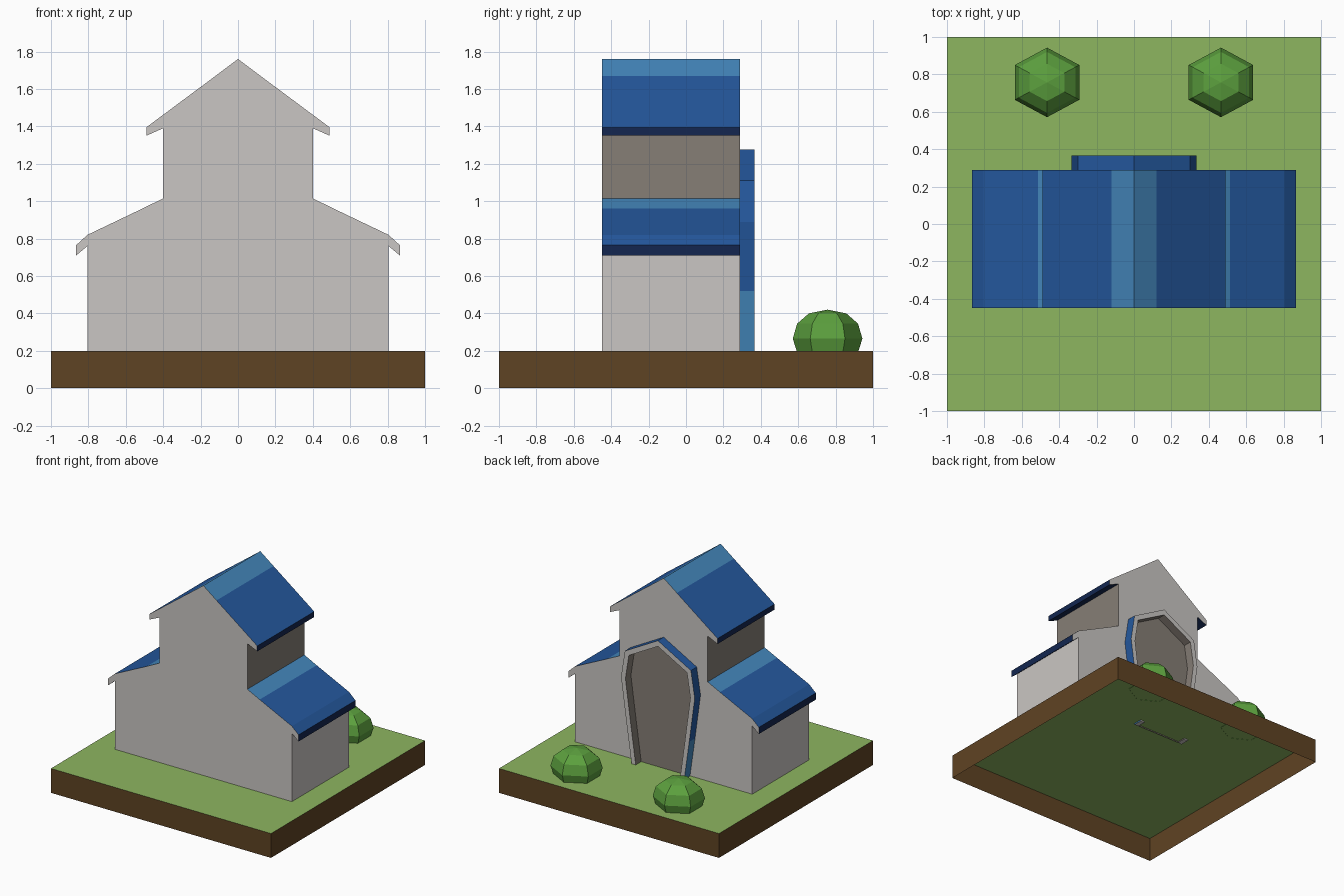
import bpy, bmesh, math

if "Cube" in bpy.data.objects:
    bpy.data.objects.remove(bpy.data.objects["Cube"])


def material(name, r, g, b):
    lin = lambda c: (c / 255 / 12.92) if c < 11 else ((c / 255 + 0.055) / 1.055) ** 2.4
    m = bpy.data.materials.new(name)
    m.diffuse_color = (lin(r), lin(g), lin(b), 1)
    m.use_nodes = True
    m.node_tree.nodes["Principled BSDF"].inputs["Base Color"].default_value = m.diffuse_color
    return m


GRASS = material("grass_green", 141, 182, 96)
SOIL = material("soil_brown", 95, 67, 35)
WALL = material("wall_grey", 202, 198, 195)
SHADE = material("recess_taupe", 134, 126, 118)
ROOF = material("roof_blue", 36, 88, 158)
RIDGE = material("ridge_light_blue", 68, 135, 188)
EAVE = material("eave_navy", 19, 38, 80)
LEAF = material("leaf_green", 92, 160, 62)


def finish(name, bm, mats, recalc=True):
    if recalc:
        bmesh.ops.recalc_face_normals(bm, faces=bm.faces)
    me = bpy.data.meshes.new(name)
    bm.to_mesh(me)
    bm.free()
    for m in mats:
        me.materials.append(m)
    ob = bpy.data.objects.new(name, me)
    bpy.context.collection.objects.link(ob)
    return ob


def row(bm, pts, y):
    return [bm.verts.new((x, y, z)) for x, z in pts]


def strip(bm, a, b, mats):
    """Quads between two matching rows, one material index per segment."""
    for i, m in enumerate(mats):
        bm.faces.new((a[i], a[i + 1], b[i + 1], b[i])).material_index = m


def mirrored(half):
    """Right half (bottom to centre top) continued down the left side."""
    return half + [(-x, z) for x, z in reversed(half[:-1])]


# Ground block: soil sides with grass on top, open underneath
bm = bmesh.new()
bmesh.ops.create_cube(bm, size=1)
for v in bm.verts:
    v.co = (v.co.x * 2, v.co.y * 2, (v.co.z + 0.5) * 0.2)
bm.normal_update()
bmesh.ops.delete(bm, geom=[f for f in bm.faces if f.normal.z < -0.5], context='FACES_ONLY')
for f in bm.faces:
    f.material_index = 1 if f.normal.z > 0.5 else 0
finish("ground_block", bm, [SOIL, GRASS], recalc=False)

# House: stepped gable profile drawn along y, coloured per profile edge
half = [(0.805, 0.2), (0.805, 0.76), (0.865, 0.71), (0.865, 0.765), (0.805, 0.82),
        (0.512, 0.96), (0.4, 1.015), (0.4, 1.39), (0.49, 1.35), (0.49, 1.395),
        (0.12, 1.67), (0, 1.76)]
# 0 wall, 1 taupe, 2 roof, 3 light ridge, 4 navy eave
edge_mats = [0, 4, 4, 2, 2, 3, 1, 4, 4, 2, 3]
bm = bmesh.new()
profile = mirrored(half)
front, back = row(bm, profile, -0.45), row(bm, profile, 0.29)
strip(bm, front, back, edge_mats + edge_mats[::-1])
bm.faces.new(front)
bm.faces.new(back[::-1])
finish("house", bm, [WALL, SHADE, ROOF, RIDGE, EAVE])

# Doorway at the back: pointed frame with a recessed panel
outer = mirrored([(0.238, 0.19), (0.285, 0.52), (0.335, 0.89), (0.3, 1.11), (0, 1.275)])
inner = mirrored([(0.2, 0.19), (0.246, 0.52), (0.295, 0.885), (0.264, 1.083), (0, 1.228)])
bm = bmesh.new()
o_back, o_face = row(bm, outer, 0.288), row(bm, outer, 0.365)
i_face, i_back = row(bm, inner, 0.365), row(bm, inner, 0.294)
strip(bm, o_back, o_face, [3, 2, 2, 2, 2, 2, 2, 3])
strip(bm, o_face, i_face, [0] * 8)
strip(bm, i_face, i_back, [1] * 8)
bm.faces.new(i_back).material_index = 1
for a, b, c, d in ((o_back[0], o_face[0], i_face[0], i_back[0]),
                   (o_back[-1], o_face[-1], i_face[-1], i_back[-1])):
    bm.faces.new((a, b, c, d))
finish("doorway", bm, [WALL, SHADE, ROOF, RIDGE])

# Bushes: six-sided faceted domes
for side, cx in (("left", -0.465), ("right", 0.465)):
    bm = bmesh.new()
    rings = []
    for z, r in ((0.198, 0.165), (0.265, 0.186), (0.345, 0.163), (0.4, 0.1)):
        rings.append([bm.verts.new((cx + 1.07 * r * math.sin(k * math.pi / 3),
                                    0.757 + r * math.cos(k * math.pi / 3), z))
                      for k in range(6)])
    tip = bm.verts.new((cx, 0.757, 0.42))
    for k in range(6):
        n = (k + 1) % 6
        for a, b in zip(rings, rings[1:]):
            bm.faces.new((a[k], a[n], b[n], b[k]))
        bm.faces.new((rings[-1][k], rings[-1][n], tip))
    finish("bush_" + side, bm, [LEAF])
